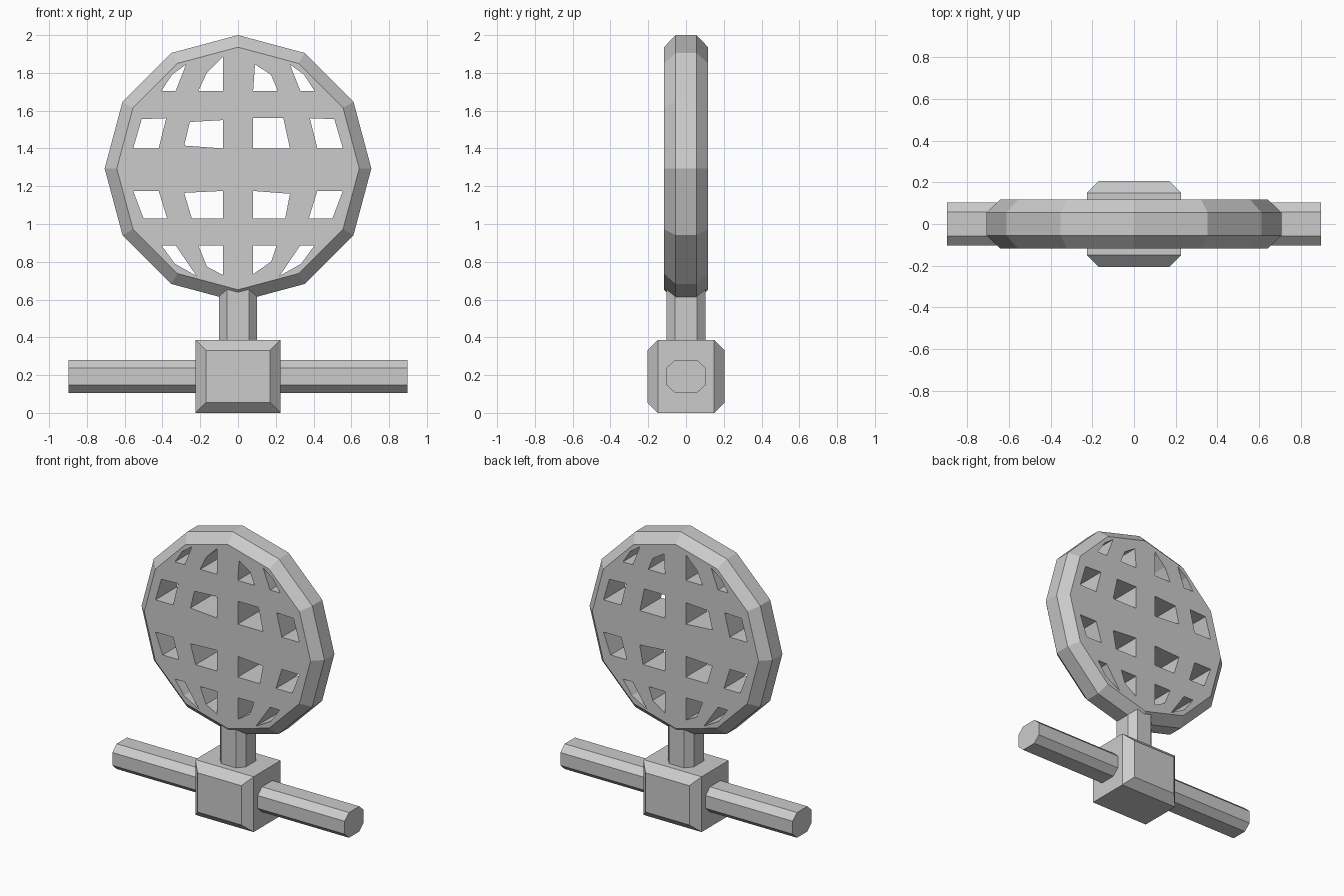
import bpy, bmesh
from math import sin, cos, pi

if "Cube" in bpy.data.objects:
    bpy.data.objects.remove(bpy.data.objects["Cube"])


def loft(bm, rings):
    """Skin equal-length rings of points and cap both ends."""
    vs = [[bm.verts.new(p) for p in ring] for ring in rings]
    n = len(vs[0])
    for a, b in zip(vs, vs[1:]):
        for i in range(n):
            j = (i + 1) % n
            bm.faces.new((a[i], a[j], b[j], b[i]))
    bm.faces.new(vs[0][::-1])
    bm.faces.new(vs[-1])


def make(name, *solids):
    bm = bmesh.new()
    for rings in solids:
        loft(bm, rings)
    bmesh.ops.recalc_face_normals(bm, faces=bm.faces)
    me = bpy.data.meshes.new(name)
    bm.to_mesh(me)
    bm.free()
    ob = bpy.data.objects.new(name, me)
    bpy.context.collection.objects.link(ob)
    return ob


def octagon(a, b, ca, cb):
    """Rectangle half-sizes a, b with corners cut back to ca, cb."""
    return [(a, -cb), (a, cb), (ca, b), (-ca, b),
            (-a, cb), (-a, -cb), (-ca, -b), (ca, -b)]


# Twelve-sided head with chamfered rim
CZ = 1.294
def head_ring(r, y):
    return [(r * sin(i * pi / 6), y, CZ + r * cos(i * pi / 6)) for i in range(12)]

head = make("round_head", [head_ring(0.642, -0.117), head_ring(0.706, -0.055),
                           head_ring(0.706, 0.055), head_ring(0.642, 0.117)])

# Lattice openings: mirrored ones, then the uneven inner ones
mirrored = [
    [(.33, 1.705), (.405, 1.705), (.35, 1.79), (.275, 1.845)],
    [(.38, 1.56), (.51, 1.555), (.555, 1.40), (.42, 1.40)],
    [(.42, 1.175), (.555, 1.175), (.50, 1.03), (.375, 1.03)],
    [(.33, .887), (.405, .887), (.335, .79), (.22, .725)],
]
single = [
    [(-.21, 1.705), (-.08, 1.705), (-.08, 1.885), (-.165, 1.80)],
    [(.08, 1.705), (.21, 1.705), (.175, 1.79), (.09, 1.845)],
    [(-.285, 1.415), (-.08, 1.40), (-.08, 1.55), (-.255, 1.54)],
    [(.08, 1.40), (.275, 1.40), (.24, 1.56), (.08, 1.56)],
    [(-.245, 1.03), (-.08, 1.03), (-.08, 1.175), (-.285, 1.165)],
    [(.08, 1.03), (.25, 1.03), (.275, 1.16), (.08, 1.175)],
    [(-.21, .887), (-.08, .887), (-.08, .73), (-.165, .775)],
    [(.08, .887), (.205, .887), (.175, .80), (.08, .735)],
]
holes = single + mirrored + [[(-x, z) for x, z in h] for h in mirrored]
cutter = make("hole_cutter", *[[[(x, y, z) for x, z in h] for y in (-.3, .3)]
                               for h in holes])
cutter.hide_render = True
mod = head.modifiers.new("holes", 'BOOLEAN')
mod.operation, mod.solver, mod.object = 'DIFFERENCE', 'EXACT', cutter
bpy.context.view_layer.objects.active = head
bpy.ops.object.modifier_apply(modifier=mod.name)
bpy.data.objects.remove(cutter)

# Neck
make("neck", [[(x, y, z) for x, y in octagon(.1, .104, .057, .057)]
              for z in (.36, .67)])

# Cross bar
make("cross_bar", [[(x, y, z + .193) for y, z in octagon(.104, .088, .057, .045)]
                   for x in (-.897, .897)])

# Hub block, chamfered on front and back
def hub_ring(c, y):
    w, h = .225 - c, .193 - c
    return [(-w, y, .193 - h), (w, y, .193 - h), (w, y, .193 + h), (-w, y, .193 + h)]

make("hub_block", [hub_ring(.056, -.205), hub_ring(0, -.149),
                   hub_ring(0, .149), hub_ring(.056, .205)])
